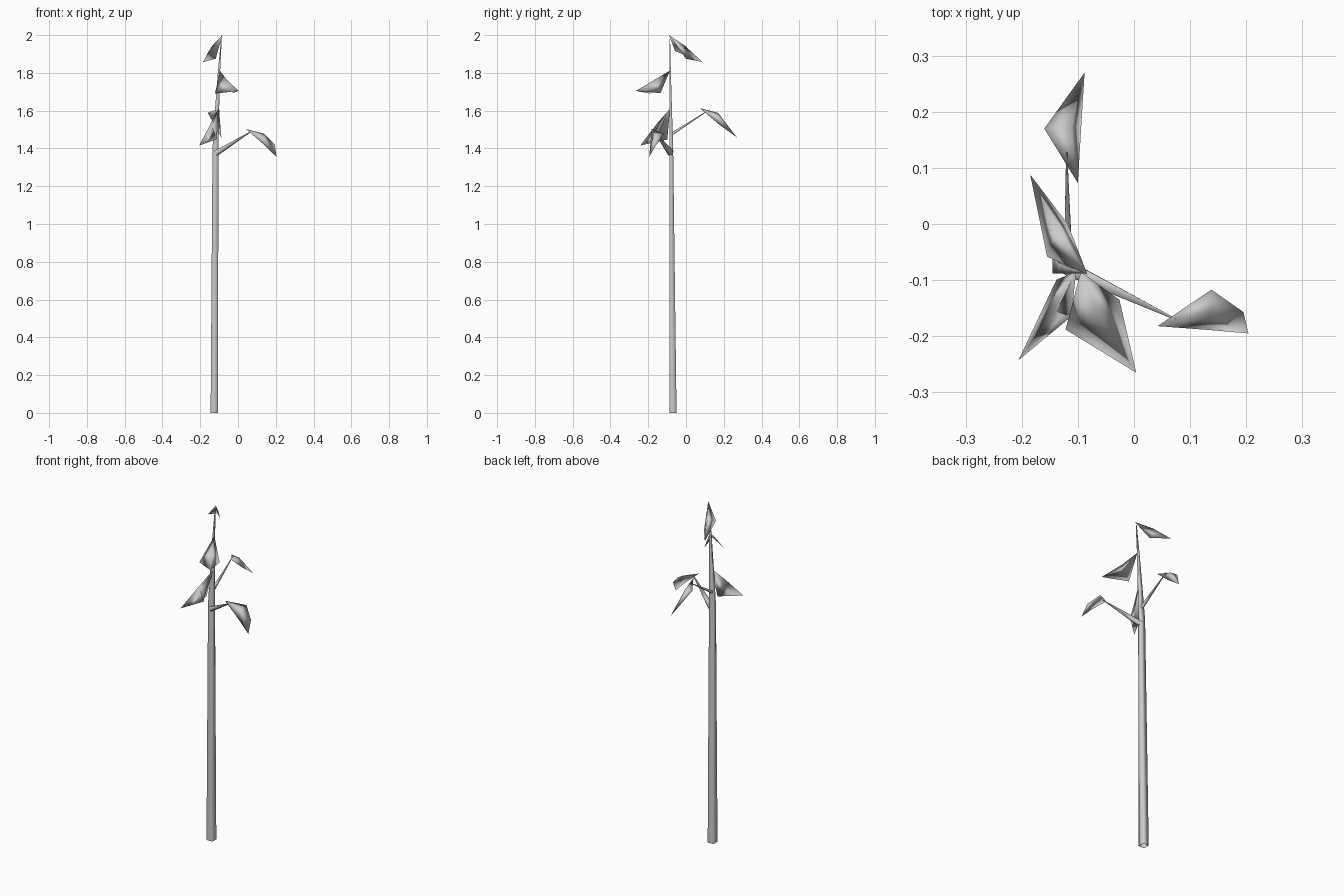
import bpy, math
from mathutils import Vector

if "Cube" in bpy.data.objects:
    bpy.data.objects.remove(bpy.data.objects["Cube"])


def make(name, verts, faces):
    me = bpy.data.meshes.new(name)
    me.from_pydata([tuple(v) for v in verts], [], faces)
    me.validate()
    me.shade_smooth()
    ob = bpy.data.objects.new(name, me)
    bpy.context.collection.objects.link(ob)
    return ob


def tube(rings, n):
    return [(r * n + i, r * n + (i + 1) % n, (r + 1) * n + (i + 1) % n, (r + 1) * n + i)
            for r in range(rings - 1) for i in range(n)]


# Trunk: tapering square pole, rings are (x, y, z, half width x, half width y)
rings = [(-.126, -.069, 0, .019, .019), (-.119, -.078, 1.40, .016, .010),
         (-.111, -.081, 1.60, .011, .007), (-.101, -.084, 1.80, .006, .004),
         (-.088, -.086, 1.98, .002, .002)]
corners = [(-1, -1), (1, -1), (1, 1), (-1, 1)]
verts = [(x + rx * cx, y + ry * cy, z) for x, y, z, rx, ry in rings for cx, cy in corners]
make("trunk", verts, tube(len(rings), 4))


# Twigs: tapered four-sided branches
def twig(name, a, b, r0, r1, n=4):
    a, b = Vector(a), Vector(b)
    q = (b - a).to_track_quat('Z', 'Y')
    vs = [p + q @ Vector((r * math.cos(math.tau * (i + .5) / n),
                          r * math.sin(math.tau * (i + .5) / n), 0))
          for p, r in ((a, r0), (b, r1)) for i in range(n)]
    make(name, vs, tube(2, n))


twig("twig_right", (-.115, -.08, 1.375), (.075, -.17, 1.493), .018, .002)
twig("twig_back", (-.117, -.078, 1.475), (-.12, .127, 1.607), .011, .0015)


# Leaves: thin closed lens, an outline joined to a rib point above and one below
def leaf(name, outline, rib, thick=.012):
    pts = [Vector(p) for p in outline]
    n = len(pts)
    normal = sum((pts[i].cross(pts[(i + 1) % n]) for i in range(n)), Vector()).normalized()
    if normal.z < 0:
        pts.reverse()
        normal = -normal
    rib = Vector(rib)
    top = [(i, (i + 1) % n, n) for i in range(n)]
    under = [((i + 1) % n, i, n + 1) for i in range(n)]
    make(name, pts + [rib, rib - normal * thick], top + under)


leaf("leaf_top", [(-.083, -.09, 2.0), (-.155, -.058, 1.915), (-.185, .088, 1.857),
                  (-.118, .0, 1.875)], (-.137, -.005, 1.943))
leaf("leaf_upper", [(-.095, -.085, 1.812), (-.122, -.188, 1.69), (.004, -.265, 1.705),
                    (-.026, -.135, 1.693)], (-.060, -.165, 1.764))
leaf("leaf_lower", [(-.103, -.085, 1.61), (-.138, -.099, 1.447), (-.206, -.243, 1.415),
                    (-.112, -.165, 1.449)], (-.145, -.155, 1.53))
leaf("leaf_back", [(-.10, .073, 1.613), (-.16, .170, 1.588), (-.088, .27, 1.458),
                   (-.094, .175, 1.527)], (-.113, .172, 1.582))
leaf("leaf_right", [(.042, -.182, 1.503), (.138, -.117, 1.478), (.195, -.157, 1.42),
                    (.204, -.195, 1.355), (.135, -.189, 1.422)], (.135, -.165, 1.472))
